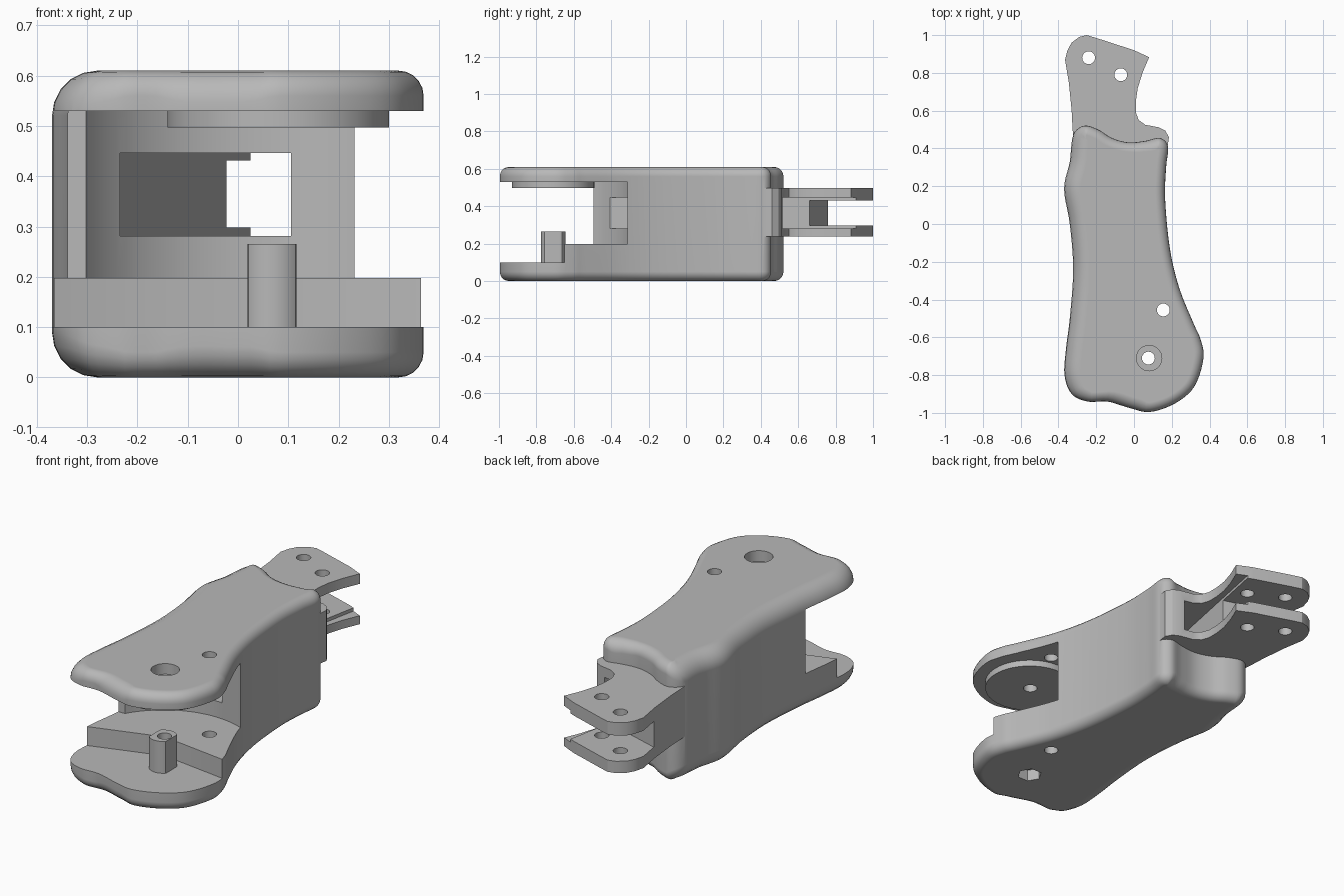
import bpy, bmesh, math
from mathutils import Vector

if "Cube" in bpy.data.objects:
    bpy.data.objects.remove(bpy.data.objects["Cube"], do_unlink=True)

grey = bpy.data.materials.new("plain grey")
grey.use_nodes = True
GREY = (0.48, 0.48, 0.48, 1)
grey.diffuse_color = GREY
grey.node_tree.nodes["Principled BSDF"].inputs["Base Color"].default_value = GREY


def spline(points, steps=5):
    """Closed smooth curve through the points."""
    out, n = [], len(points)
    p = [Vector(q) for q in points]
    for i in range(n):
        a, b, c, d = p[i - 1], p[i], p[(i + 1) % n], p[(i + 2) % n]
        for k in range(steps):
            t = k / steps
            out.append(0.5 * (2 * b + (c - a) * t + (2 * a - 5 * b + 4 * c - d) * t * t
                              + (3 * b - a - 3 * c + d) * t ** 3))
    return out


def loft(name, rings):
    """Skin a stack of closed rings and cap both ends."""
    bm = bmesh.new()
    loops = [[bm.verts.new(co) for co in ring] for ring in rings]
    n = len(loops[0])
    for lo, hi in zip(loops, loops[1:]):
        for i in range(n):
            j = (i + 1) % n
            bm.faces.new((lo[i], lo[j], hi[j], hi[i]))
    bm.faces.new(loops[0][::-1])
    bm.faces.new(loops[-1])
    bmesh.ops.recalc_face_normals(bm, faces=bm.faces)
    mesh = bpy.data.meshes.new(name)
    bm.to_mesh(mesh)
    bm.free()
    mesh.materials.append(grey)
    obj = bpy.data.objects.new(name, mesh)
    bpy.context.collection.objects.link(obj)
    return obj


def prism(name, outline, z0, z1):
    return loft(name, [[(x, y, z) for x, y in outline] for z in (z0, z1)])


def arc(cx, cy, r, start=0, end=360, n=40):
    span = n if end - start == 360 else n - 1
    angles = [math.radians(start + (end - start) * i / span) for i in range(n)]
    return [(cx + r * math.cos(a), cy + r * math.sin(a)) for a in angles]


def combine(target, other, operation):
    """Apply a boolean and drop the helper."""
    mod = target.modifiers.new("boolean", 'BOOLEAN')
    mod.operation, mod.solver, mod.object = operation, 'EXACT', other
    bpy.context.view_layer.objects.active = target
    bpy.ops.object.modifier_apply(modifier=mod.name)
    bpy.data.objects.remove(other, do_unlink=True)


def cut(target, outline, z0, z1):
    combine(target, prism("cutter", outline, z0, z1), 'DIFFERENCE')


# Handle body: smooth outline, clockwise from the rear bump
TOP = 0.61
outline = spline([
    (-.265, .52), (-.19, .5), (-.116, .455), (-.03, .432), (.06, .44), (.137, .455),
    (.18, .41), (.17, .3), (.165, .13), (.19, -.13), (.24, -.34), (.317, -.53),
    (.352, -.61), (.368, -.71), (.32, -.86), (.217, -.95), (.085, -.995), (-.02, -.975),
    (-.14, -.94), (-.245, -.94), (-.33, -.9), (-.368, -.8), (-.36, -.66), (-.34, -.5),
    (-.322, -.24), (-.34, 0), (-.37, .185), (-.34, .33), (-.322, .47)])
count = len(outline)
inward, radius = [], []
for i in range(count):
    t = outline[(i + 1) % count] - outline[i - 1]
    n = Vector((t.y, -t.x)).normalized()
    inward.append(n)
    radius.append(0.052 - 0.038 * min(0, -n.x if n.x > 0 else 0))
# Right-hand rim is rounded more than the left-hand rim
radius = [0.05 + 0.04 * max(0, n.x) for n in inward]


def rim(angle, upper):
    """One ring of the rounded edge; angle 0 is the side, 90 the flat face."""
    a = math.radians(angle)
    ring = []
    for p, n, r in zip(outline, inward, radius):
        q = p + n * r * (1 - math.cos(a))
        z = r * (1 - math.sin(a))
        ring.append((q.x, q.y, TOP - z if upper else z))
    return ring


steps = (0, 18, 36, 54, 72, 90)
body = loft("handle", [rim(a, False) for a in reversed(steps)] + [rim(a, True) for a in steps])

# Front jaw opening with its curved rear wall, and the lower stepped floor
PX, PY = 0.08, -0.71
cut(body, arc(.07, PY, .43, 15, 150) + [(-.6, -.495), (-.6, -1.2), (.6, -1.2), (.6, -.6)], .198, .53)
cut(body, [(-.6, -.79), (-.38, -.72), (0, -.6), (.365, -.65), (.6, -.68), (.6, -1.2), (-.6, -1.2)], .1, .3)

# Rear fork block
fork = [(-.365, .87), (-.352, .92), (-.33, .96), (-.29, .99), (-.25, 1), (-.2, .985), (0, .92),
        (.08, .883), (.045, .8), (.02, .72), (.01, .65), (.01, .59), (.025, .55), (.06, .525),
        (.13, .512), (.165, .495), (.185, .46), (.178, .41), (.16, .25), (-.3, .25),
        (-.325, .5), (-.33, .6), (-.345, .75)]
combine(body, prism("fork", fork, .237, .498), 'UNION')

# Pivot disc under the upper jaw
combine(body, prism("pivot_disc", arc(PX, PY, .22, n=56), .497, .56), 'UNION')

# Pivot post: round with two flat sides
post = [(max(.019, min(.116, x)), y) for x, y in arc(.0675, PY, .066, n=48)]
combine(body, prism("pivot_post", post, .06, .265), 'UNION')

# Slanted through channel, then the gap between the fork plates
cut(body, [(-.235, -.65), (.105, -.65), (.105, 1.1), (.025, 1.1), (.025, .9), (-.235, -.4)], .281, .446)
cut(body, [(.03, .6), (-.034, .6), (-.022, .66), (-.45, .79), (-.45, 1.1), (.3, 1.1), (.3, .6)], .298, .431)

# Screw holes
for x, y in ((-.24, .88), (-.07, .79), (.155, -.455), (PX - .004, PY)):
    cut(body, arc(x, y, .034, n=32), -.1, .8)
cut(body, arc(PX, PY, .067), .555, .8)
cut(body, arc(PX, PY, .06, n=6), -.1, .06)

# Smooth rounded rims, crisp machined edges
bpy.ops.object.select_all(action='DESELECT')
body.select_set(True)
bpy.context.view_layer.objects.active = body
bpy.ops.object.shade_smooth_by_angle(angle=math.radians(30))
weighted = body.modifiers.new("weighted normals", 'WEIGHTED_NORMAL')
weighted.keep_sharp = True
